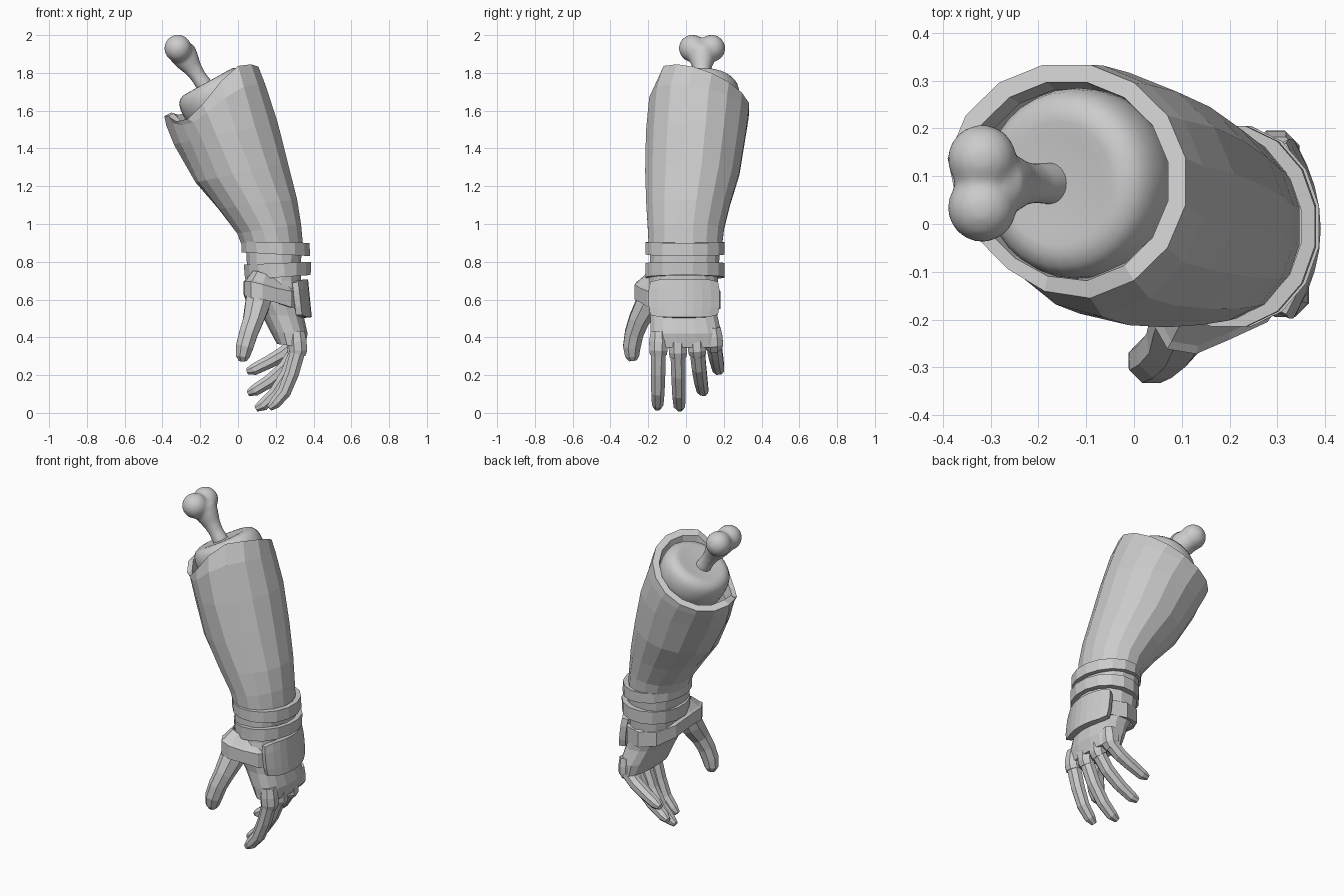
import bpy, bmesh
from math import cos, sin, pi, radians
from mathutils import Vector, Matrix


def spow(v, p):
    return (1 if v >= 0 else -1) * abs(v) ** p


def ring(xl, zl, xr, zr, y0, y1, ty=0, dip=0, s=1, n=16, p=1, pull=0):
    """Tilted oval between a left point, a right point and two y limits;
    dip lowers and pull flattens its front left quarter."""
    c = Vector(((xl + xr) / 2, (y0 + y1) / 2, (zl + zr) / 2))
    u = Vector(((xr - xl) / 2, 0, (zr - zl) / 2)) * s
    v = Vector((0, (y1 - y0) / 2, ty)) * s
    out = []
    for i in range(n):
        a = 2 * pi * (i + 0.5) / n
        w = max(0, cos(min(pi / 2, abs(a - radians(238)) * 1.6)))
        w2 = max(0, cos(min(pi / 2, abs(a - radians(222)) * 1.7)))
        q = c + (u * spow(cos(a), p) + v * spow(sin(a), p)) * (1 - pull * w2)
        q.z -= dip * w
        out.append(q)
    return out


def loft(name, rings, cap=True, loop=False, smooth=False):
    bm = bmesh.new()
    vs = [[bm.verts.new(q) for q in r] for r in rings]
    n, m = len(vs[0]), len(vs)
    for j in range(m if loop else m - 1):
        a, b = vs[j], vs[(j + 1) % m]
        for i in range(n):
            k = (i + 1) % n
            bm.faces.new((a[i], a[k], b[k], b[i]))
    if cap and not loop:
        bm.faces.new(vs[0][::-1])
        bm.faces.new(vs[-1])
    return finish(name, bm, smooth)


def finish(name, bm, smooth=False):
    bmesh.ops.recalc_face_normals(bm, faces=bm.faces)
    for f in bm.faces:
        f.smooth = smooth
    me = bpy.data.meshes.new(name)
    bm.to_mesh(me)
    bm.free()
    ob = bpy.data.objects.new(name, me)
    bpy.context.collection.objects.link(ob)
    return ob


def sweep(name, path, radii, wide=1.0, n=8):
    """Faceted tube along a path, its side axis kept close to y."""
    pts = [Vector(q) for q in path]
    rings = []
    for i, q in enumerate(pts):
        d = (pts[min(i + 1, len(pts) - 1)] - pts[max(i - 1, 0)]).normalized()
        side = Vector((0, 1, 0))
        side = (side - d * side.dot(d)).normalized()
        up = d.cross(side)
        rings.append([q + radii[i] * (side * wide * cos(a) + up * sin(a))
                      for a in [2 * pi * (k + 0.5) / n for k in range(n)]])
    return loft(name, rings)


def lathe(profile, origin, axis, n=32):
    rot = Vector(axis).to_track_quat('Z', 'Y').to_matrix()
    return [[Vector(origin) + rot @ Vector((r * cos(2 * pi * i / n), r * sin(2 * pi * i / n), h))
             for i in range(n)] for r, h in profile]


# Sleeve with a slanted, dipping rim and an inner lip
RIM = (-0.395, 1.585, 0.113, 1.818, -0.16, 0.338, -0.085)
loft("sleeve", [
    ring(0.028, 0.86, 0.35, 0.86, -0.2, 0.192),
    ring(-0.008, 0.95, 0.337, 1.0, -0.206, 0.205),
    ring(-0.108, 1.08, 0.317, 1.13, -0.215, 0.238, pull=0.03),
    ring(-0.23, 1.22, 0.27, 1.32, -0.221, 0.288, pull=0.1),
    ring(-0.345, 1.42, 0.215, 1.54, -0.217, 0.322, pull=0.2),
    ring(-0.385, 1.53, 0.15, 1.73, -0.2, 0.337, -0.05, 0.08, pull=0.22),
    ring(*RIM, 0.15, pull=0.13),
    ring(*RIM, 0.15, 0.85, pull=0.1),
    ring(-0.38, 1.46, 0.13, 1.69, -0.158, 0.335, -0.06, 0.08, 0.8, pull=0.1)], cap=False)

# Severed arm end
AXIS = (-0.48, 0, 0.87)
loft("arm_stump", lathe([(0.19, -0.2), (0.2, -0.06), (0.198, -0.03), (0.19, 0.0), (0.174, 0.02),
                         (0.15, 0.031), (0.13, 0.032), (0.1, 0.028), (0.01, 0.027)],
                        (-0.145, 0.085, 1.725), AXIS), smooth=True)

# Bone: shaft and two knobs fused into one smooth surface
bone = loft("bone", lathe([(0.05, -0.04), (0.045, 0.03), (0.042, 0.08), (0.049, 0.13),
                           (0.065, 0.18), (0.075, 0.23), (0.06, 0.26)],
                          (-0.165, 0.085, 1.715), (-0.15, 0, 0.22)))
bm = bmesh.new()
bm.from_mesh(bone.data)
for y in (0.034, 0.136):
    bmesh.ops.create_uvsphere(bm, u_segments=24, v_segments=16, radius=0.073,
                              matrix=Matrix.Translation((-0.318, y, 1.93)))
bm.to_mesh(bone.data)
bm.free()
rem = bone.modifiers.new("fuse", 'REMESH')
rem.mode = 'VOXEL'
rem.voxel_size = 0.009
rem.use_smooth_shade = True
sm = bone.modifiers.new("soften", 'SMOOTH')
sm.factor, sm.iterations = 0.5, 18

# Two wrist bands
for name, lo, hi in (("upper_wrist_band", (0.016, 0.85, 0.385, 0.83), (0.013, 0.907, 0.382, 0.9)),
                     ("lower_wrist_band", (0.034, 0.705, 0.388, 0.73), (0.027, 0.785, 0.391, 0.8))):
    loft(name, [ring(*q, -0.219, 0.209, s=s)
                for q, s in ((lo, 0.84), (lo, 1), (hi, 1), (hi, 0.84))], loop=True)

# Wrist and palm
loft("hand", [ring(*q, p=0.8) for q in (
    (0.04, 0.87, 0.338, 0.87, -0.193, 0.183),
    (0.05, 0.7, 0.335, 0.7, -0.195, 0.172),
    (0.06, 0.62, 0.335, 0.62, -0.21, 0.168),
    (0.125, 0.52, 0.35, 0.51, -0.192, 0.168),
    (0.17, 0.43, 0.37, 0.42, -0.192, 0.19),
    (0.205, 0.365, 0.355, 0.345, -0.187, 0.192))])

# Fingers, each with a glove collar over its knuckle: y at root, y at tip, joints in x-z
FINGERS = {
    "index": (-0.145, -0.15, ((0.31, 0.43), (0.318, 0.33), (0.285, 0.21), (0.245, 0.11), (0.195, 0.05), (0.165, 0.025))),
    "middle": (-0.045, -0.035, ((0.31, 0.43), (0.31, 0.32), (0.26, 0.2), (0.195, 0.1), (0.13, 0.04), (0.095, 0.022))),
    "ring": (0.05, 0.088, ((0.31, 0.43), (0.31, 0.33), (0.25, 0.24), (0.17, 0.17), (0.09, 0.12), (0.055, 0.105))),
    "little": (0.14, 0.172, ((0.3, 0.45), (0.295, 0.36), (0.235, 0.31), (0.165, 0.27), (0.085, 0.23), (0.05, 0.22))),
}
for name, (ya, yb, joints) in FINGERS.items():
    path = [(x, ya + (yb - ya) * i / 4, z) for i, (x, z) in enumerate(joints)]
    sweep(name + "_finger", path, (0.042, 0.043, 0.041, 0.038, 0.033, 0.018))
    a, b, c = (Vector(q) for q in path[:3])
    sweep(name + "_collar", [a, a.lerp(b, 0.55), b, b.lerp(c, 0.15)],
          (0.046, 0.053, 0.052, 0.048))

# Thumb, swelling into the palm
sweep("thumb", [(0.125, -0.15, 0.69), (0.115, -0.175, 0.64), (0.102, -0.205, 0.57), (0.08, -0.25, 0.49),
                (0.055, -0.275, 0.42), (0.035, -0.287, 0.35), (0.025, -0.285, 0.3), (0.025, -0.282, 0.275)],
      (0.062, 0.072, 0.07, 0.058, 0.053, 0.05, 0.04, 0.022))

# Glove cuff that swells over the thumb base: x, y, top z, bottom z
CUFF = [(0.348, 0, 0.65, 0.55), (0.335, -0.12, 0.65, 0.55), (0.28, -0.205, 0.65, 0.56),
        (0.2, -0.242, 0.665, 0.585), (0.13, -0.272, 0.685, 0.6), (0.07, -0.262, 0.7, 0.61),
        (0.035, -0.2, 0.7, 0.62), (0.03, -0.1, 0.7, 0.625), (0.04, 0.04, 0.68, 0.6),
        (0.1, 0.145, 0.66, 0.57), (0.2, 0.182, 0.65, 0.55), (0.3, 0.15, 0.65, 0.55)]
loft("glove_cuff", [[Vector((0.19 + (x - 0.19) * s, -0.03 + (y + 0.03) * s, (zt, zb)[k] + dz))
                     for x, y, zt, zb in CUFF]
                    for s, k, dz in ((0.85, 1, 0), (1, 1, 0), (1, 0, -0.005), (0.93, 0, 0.005), (0.72, 0, 0.05))],
     cap=False)

# Curved guard on the back of the hand
bm = bmesh.new()
bmesh.ops.create_grid(bm, x_segments=8, y_segments=4, size=1)
for v in bm.verts:
    t, w = v.co.x, v.co.y
    v.co = (0.363 - 0.01 * w - 0.05 * t * t, -0.01 + 0.18 * t * (1 - 0.05 * w ** 4),
            0.605 + w * (0.1 - 0.014 * t ** 6))
guard = finish("hand_guard", bm)
sol = guard.modifiers.new("thickness", 'SOLIDIFY')
sol.thickness, sol.offset = 0.036, 0
